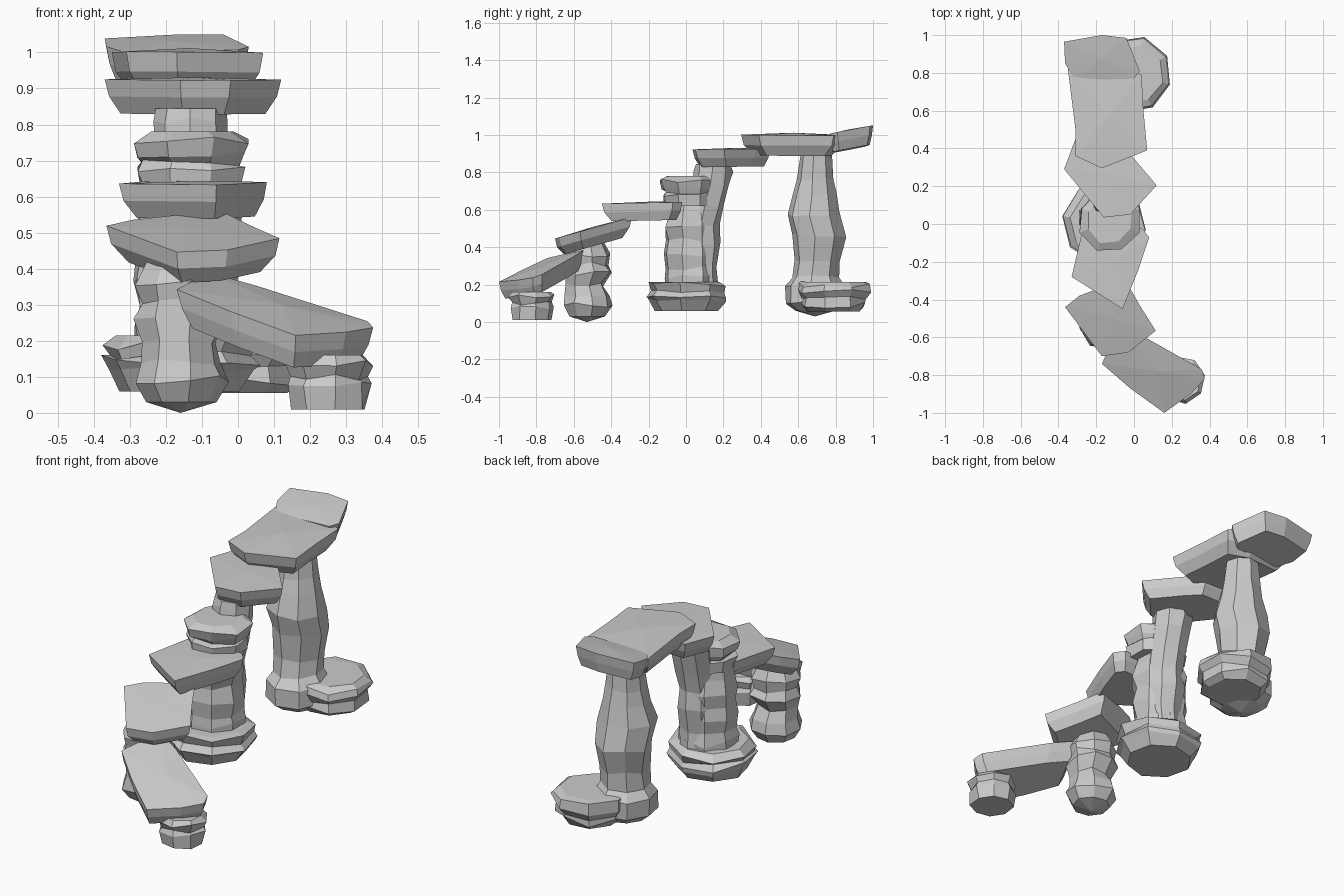
import bpy, bmesh, random
from math import sin, cos, pi

random.seed(4)


def skin(name, rings, bottom_tip=0.0, top_tip=0.0):
    """Join stacked rings of points into a closed faceted rock."""
    bm = bmesh.new()
    loops = [[bm.verts.new(p) for p in ring] for ring in rings]
    n = len(loops[0])
    for a, b in zip(loops, loops[1:]):
        for i in range(n):
            j = (i + 1) % n
            bm.faces.new((a[i], a[j], b[j], b[i]))
    for loop, dz in ((loops[0], -bottom_tip), (loops[-1], top_tip)):
        c = [sum(v.co[k] for v in loop) / n for k in range(3)]
        tip = bm.verts.new((c[0], c[1], c[2] + dz))
        for i in range(n):
            bm.faces.new((loop[i], loop[(i + 1) % n], tip))
    bmesh.ops.recalc_face_normals(bm, faces=bm.faces)
    me = bpy.data.meshes.new(name)
    bm.to_mesh(me)
    bm.free()
    ob = bpy.data.objects.new(name, me)
    bpy.context.collection.objects.link(ob)
    return ob


def column(name, x, y, profile, tip=0.0, sides=8, wobble=0.06):
    """Rough stone column; profile holds (height, radius, y shift)."""
    turn = random.uniform(0, 2 * pi / sides)
    rings = []
    for z, r, dy in profile:
        ring = []
        for i in range(sides):
            a = turn + 2 * pi * i / sides
            q = r * (1.03 + random.uniform(-wobble, wobble))
            ring.append((x + q * cos(a), y + dy + q * sin(a),
                         z + random.uniform(-0.1, 0.1) * r * (0 < len(rings) < len(profile) - 1)))
        rings.append(ring)
    return skin(name, rings, tip)


def slab(name, outline, z, gx, gy, thick, under=0.72, crown=0.006):
    """Flat stone: outline at the rim, tilted by gx, gy, tapering underneath."""
    n = len(outline)
    cx = sum(p[0] for p in outline) / n
    cy = sum(p[1] for p in outline) / n
    rings = []
    for s, depth in ((under, 1.0), (0.95, 0.5), (1.0, 0.0)):
        ring = []
        for px, py in outline:
            x, y = cx + s * (px - cx), cy + s * (py - cy)
            ring.append((x, y, z + gx * (x - cx) + gy * (y - cy) - depth * thick))
        rings.append(ring)
    return skin(name, rings, 0, crown)


# Columns, front to back
column("front_stub", 0.25, -0.825,
       [(0.01, 0.105, 0), (0.075, 0.115, 0), (0.1, 0.105, 0), (0.135, 0.122, 0), (0.16, 0.1, 0)])
column("second_column", -0.16, -0.53,
       [(0.03, 0.095, 0), (0.09, 0.13, 0), (0.14, 0.115, 0), (0.2, 0.1, -0.01), (0.26, 0.125, 0.01),
        (0.31, 0.11, 0), (0.36, 0.12, 0), (0.43, 0.085, 0)], tip=0.03)
column("middle_base", -0.16, 0.005,
       [(0.06, 0.165, 0), (0.12, 0.2, 0), (0.14, 0.212, 0), (0.155, 0.195, 0), (0.195, 0.21, 0),
        (0.215, 0.17, 0)], wobble=0.04)
column("middle_column", -0.15, 0.025,
       [(0.18, 0.135, 0), (0.24, 0.14, 0), (0.29, 0.13, 0), (0.36, 0.14, 0), (0.44, 0.13, 0),
        (0.5, 0.14, 0), (0.58, 0.12, 0), (0.65, 0.11, 0)])
column("middle_cap", -0.13, 0.02,
       [(0.62, 0.14, 0), (0.675, 0.15, 0), (0.69, 0.135, 0), (0.72, 0.15, 0), (0.76, 0.16, 0),
        (0.78, 0.12, 0)])
column("rear_middle_column", -0.13, 0.135,
       [(0.2, 0.08, -0.05), (0.3, 0.09, -0.06), (0.42, 0.1, -0.05), (0.52, 0.09, -0.05),
        (0.62, 0.095, -0.03), (0.74, 0.095, 0), (0.81, 0.1, 0.01), (0.845, 0.092, 0.01)])
column("tall_column", -0.13, 0.69,
       [(0.06, 0.1, 0), (0.11, 0.15, 0), (0.19, 0.155, 0), (0.24, 0.12, 0), (0.33, 0.115, 0.01),
        (0.46, 0.14, 0.02), (0.58, 0.14, -0.01), (0.68, 0.11, 0), (0.76, 0.095, 0),
        (0.91, 0.08, 0.005)], tip=0.03)
column("tall_column_base", 0.0, 0.79,
       [(0.055, 0.135, 0), (0.09, 0.175, 0), (0.13, 0.17, 0), (0.165, 0.195, 0), (0.2, 0.188, 0),
        (0.215, 0.15, 0)], wobble=0.04)

# Stepping slabs, climbing from front to back
slab("ramp_slab", [(0.16, -1.0), (0.3, -0.9), (0.375, -0.82), (0.36, -0.77), (0.05, -0.595),
                   (-0.08, -0.54), (-0.17, -0.74), (-0.02, -0.87)],
     0.287, -0.15, 0.3, 0.1, under=0.85, crown=0.012)
slab("second_slab", [(-0.17, -0.7), (-0.03, -0.68), (0.115, -0.565), (0.03, -0.43), (-0.05, -0.29),
                     (-0.29, -0.38), (-0.365, -0.44)],
     0.503, 0, 0.28, 0.098, under=0.76)
slab("third_slab", [(-0.06, -0.45), (0.02, -0.25), (0.08, -0.07), (0.04, -0.02), (-0.27, -0.02),
                    (-0.33, -0.28)],
     0.638, 0, 0.02, 0.095, under=0.8)
slab("fourth_slab", [(-0.16, 0.035), (-0.02, 0.05), (0.12, 0.205), (-0.02, 0.37), (-0.1, 0.45),
                     (-0.31, 0.45), (-0.37, 0.29)],
     0.925, 0, 0.01, 0.095, under=0.82)
slab("fifth_slab", [(-0.31, 0.36), (-0.17, 0.295), (0.07, 0.39), (0.05, 0.6), (0.04, 0.79),
                    (-0.1, 0.84), (-0.35, 0.82), (-0.31, 0.5)],
     1.0, -0.01, -0.005, 0.11, under=0.77, crown=0.012)
slab("top_slab", [(-0.31, 0.76), (0.0, 0.77), (0.03, 0.81), (-0.04, 0.985), (-0.17, 1.0),
                  (-0.37, 0.965), (-0.365, 0.85)],
     1.025, 0.02, 0.2, 0.1, under=0.85)
